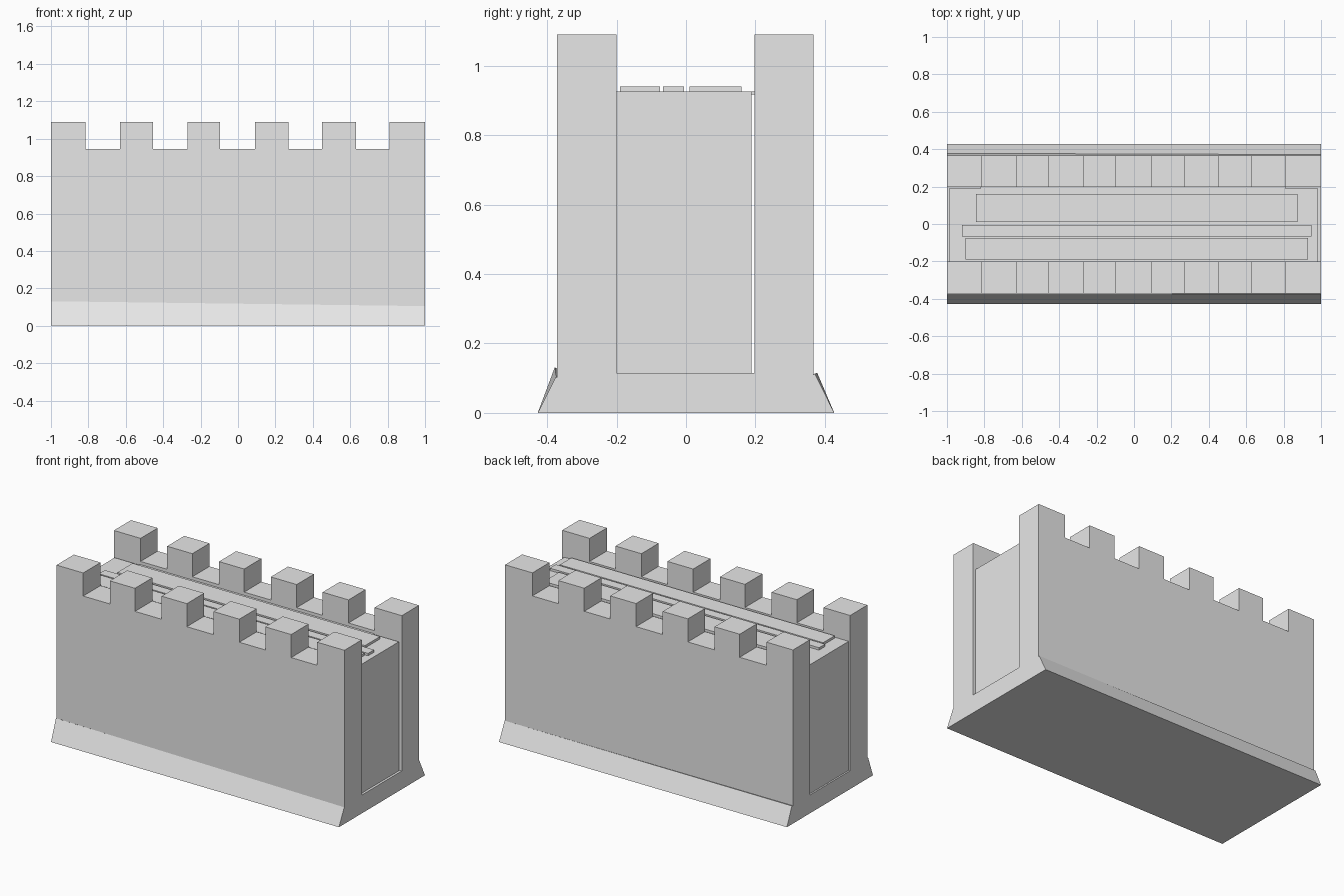
import bpy
import bmesh

default = bpy.data.objects.get("Cube")
if default:
    bpy.data.objects.remove(default, do_unlink=True)

stone = bpy.data.materials.new("stone_grey")
stone.use_nodes = True
stone.diffuse_color = (0.8, 0.8, 0.8, 1)
stone.node_tree.nodes["Principled BSDF"].inputs["Base Color"].default_value = (0.8, 0.8, 0.8, 1)


def finish(name, bm):
    bmesh.ops.recalc_face_normals(bm, faces=bm.faces)
    mesh = bpy.data.meshes.new(name)
    bm.to_mesh(mesh)
    bm.free()
    mesh.materials.append(stone)
    obj = bpy.data.objects.new(name, mesh)
    bpy.context.collection.objects.link(obj)
    return obj


def add_box(bm, x, y, z):
    verts = bmesh.ops.create_cube(bm, size=1)["verts"]
    for v in verts:
        v.co = [r[0] if c < 0 else r[1] for c, r in zip(v.co, (x, y, z))]


def box(name, x, y, z):
    bm = bmesh.new()
    add_box(bm, x, y, z)
    return finish(name, bm)


BASE, DECK, CRENEL, TOP = 0.115, 0.925, 0.945, 1.09
FRONT, FRONT_IN, BACK_IN, BACK = -0.372, -0.2, 0.197, 0.367


# U-shaped section with a sloping foot on both long sides
def section(front_foot, back_foot):
    return [(-0.427, 0), front_foot, (FRONT, front_foot[1] - 0.003),
            (FRONT, TOP), (FRONT_IN, TOP), (FRONT_IN, BASE),
            (BACK_IN, BASE), (BACK_IN, TOP), (BACK, TOP),
            (BACK, back_foot[1] - 0.003), back_foot, (0.427, 0)]


# Wall body: one section lofted into another, so the feet slope along the length
bm = bmesh.new()
ends = [[bm.verts.new((x, y, z)) for y, z in pts] for x, pts in (
    (-1, section((-0.378, 0.131), (0.378, 0.115))),
    (1, section((-0.374, 0.105), (0.371, 0.113))))]
for ring in ends:
    bm.faces.new(ring)
a, b = ends
for i in range(len(a)):
    j = (i + 1) % len(a)
    bm.faces.new((a[i], a[j], b[j], b[i]))
walls = finish("battlement_walls", bm)

# Notches between the merlons
bm = bmesh.new()
for x in ((-0.815, -0.63), (-0.455, -0.27), (-0.095, 0.09), (0.27, 0.45), (0.63, 0.81)):
    add_box(bm, x, (-0.6, 0.6), (CRENEL, 1.3))
cutter = finish("notch_cutter", bm)
cutter.hide_render = True
notch = walls.modifiers.new("notches", "BOOLEAN")
notch.operation = "DIFFERENCE"
notch.solver = "EXACT"
notch.object = cutter
bpy.context.view_layer.objects.active = walls
bpy.ops.object.modifier_apply(modifier=notch.name)
bpy.data.objects.remove(cutter, do_unlink=True)

# End blocks closing the passage, and the walkway between them
box("left_end_block", (0.81, 0.985), (FRONT_IN, 0.189), (BASE, DECK))
box("right_end_block", (-0.99, -0.82), (FRONT_IN, 0.189), (BASE, DECK))
box("walkway_deck", (-0.82, 0.81), (FRONT_IN, BACK_IN), (DECK - 0.008, DECK))

# Planks along the walkway
for name, x, y in (("front_plank", (-0.9, 0.93), (-0.19, -0.075)),
                   ("middle_plank", (-0.92, 0.95), (-0.066, -0.006)),
                   ("back_plank", (-0.845, 0.875), (0.01, 0.16))):
    box(name, x, y, (DECK, DECK + 0.015))
